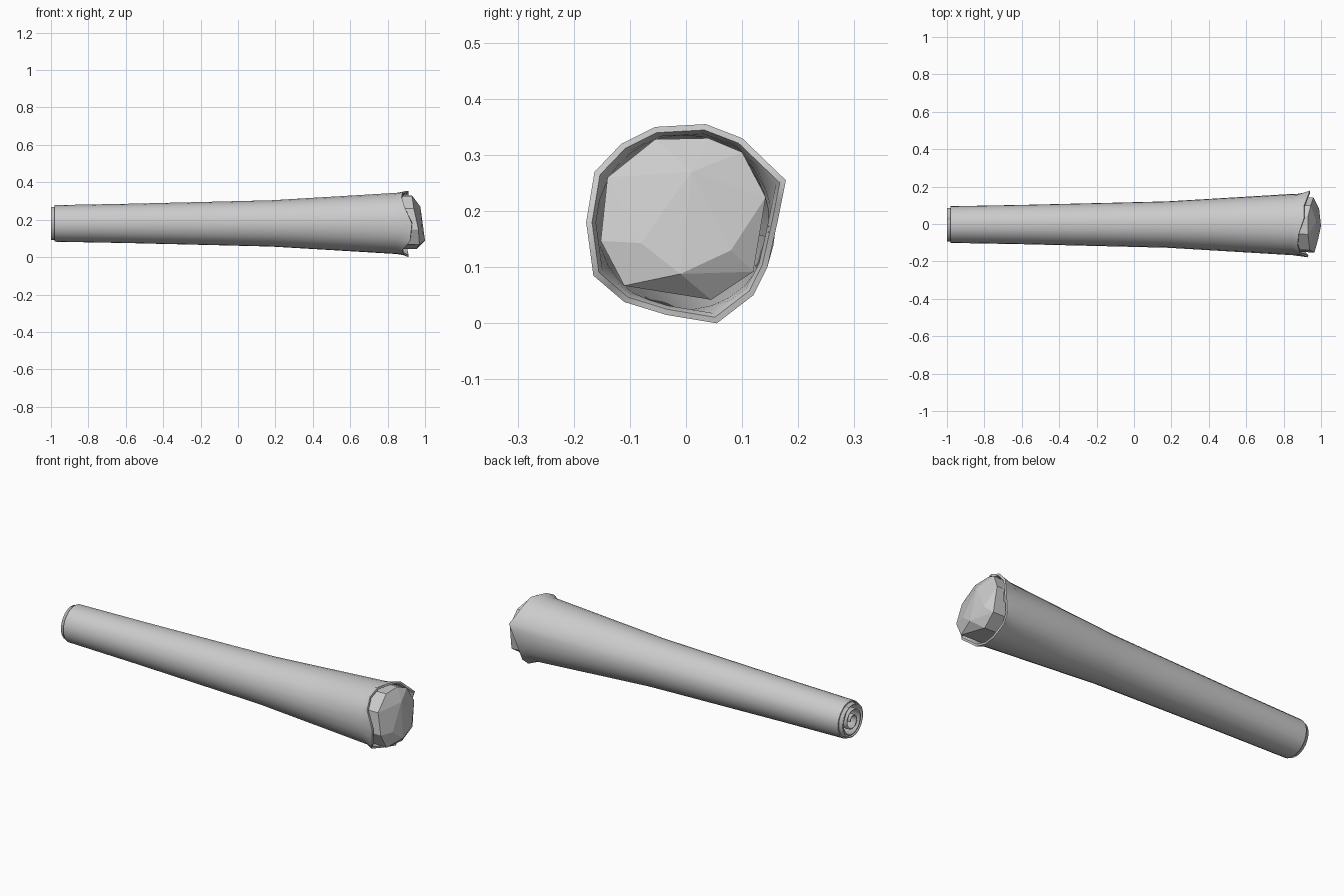
import bpy, bmesh, math
from mathutils import Vector

if "Cube" in bpy.data.objects:
    bpy.data.objects.remove(bpy.data.objects["Cube"])

CY, CZ = -0.003, 0.18   # axis of the roll


def make_object(name, bm, smooth=None):
    bmesh.ops.recalc_face_normals(bm, faces=bm.faces)
    mesh = bpy.data.meshes.new(name)
    bm.to_mesh(mesh)
    bm.free()
    ob = bpy.data.objects.new(name, mesh)
    bpy.context.collection.objects.link(ob)
    bpy.ops.object.select_all(action='DESELECT')
    bpy.context.view_layer.objects.active = ob
    ob.select_set(True)
    if smooth:
        bpy.ops.object.shade_smooth_by_angle(angle=math.radians(smooth))
    return ob


def loft(bm, rings, cyclic_rings=False, closed=True):
    vs = [[bm.verts.new(p) for p in r] for r in rings]
    pairs = list(zip(vs, vs[1:])) + ([(vs[-1], vs[0])] if cyclic_rings else [])
    n = len(vs[0])
    for a, b in pairs:
        for i in range(n if closed else n - 1):
            j = (i + 1) % n
            bm.faces.new((a[i], a[j], b[j], b[i]))
    return vs


# Torn, flared mouth of the paper: x, y, z
mouth = [Vector(p) for p in (
    (.91, .035, .355), (.91, .10, .33), (.94, .178, .255), (.92, .163, .18),
    (.90, .145, .10), (.90, .12, .05), (.91, .055, .0), (.885, -.035, .015),
    (.88, -.11, .038), (.92, -.165, .085), (.93, -.178, .18), (.89, -.163, .27),
    (.875, -.115, .32), (.88, -.055, .35))]
rim = []
for i, p in enumerate(mouth):
    rim += [p, (p + mouth[(i + 1) % len(mouth)]) / 2]
angles = [math.atan2(p.z - CZ, p.y - CY) for p in rim]


def ring(x, r):
    return [(x, CY + r * math.cos(a), CZ + r * math.sin(a)) for a in angles]


def shrunk(dx, s):
    return [(p.x + dx, CY * (1 - s) + p.y * s, CZ + (p.z - CZ) * s) for p in rim]


# Paper cone: outer skin, rim, inner skin
profile = [(-.98, .098), (-.6, .105), (-.1, .117), (.18, .124), (.205, .1255), (.5, .143), (.85, .164)]
bm = bmesh.new()
rings = [ring(-.98, .091)] + [ring(x, r) for x, r in profile]
rings += [shrunk(0, 1), shrunk(.002, .94), shrunk(-.012, .90)]
rings += [ring(x, r - .008) for x, r in reversed(profile[1:])]
loft(bm, rings, cyclic_rings=True)
make_object("paper_cone", bm, 45)

# Inner overlap of the rolled sheet, seen at the mouth
bm = bmesh.new()
arc = [math.radians(d) for d in range(-10, 41, 10)]
loft(bm, [[(x, CY + r * math.cos(a), CZ + r * math.sin(a)) for a in arc]
          for x, r in ((.3, .122), (.85, .152), (.925, .151))], closed=False)
make_object("paper_overlap", bm, 45)

# Faceted filling: front facets plus a ring buried in the paper
front = [(.975, .01, .27), (.985, -.08, .143), (1.0, -.01, .088), (.99, .08, .13),
         (.945, .10, .305), (.96, .142, .225), (.965, .12, .092), (.955, .045, .042),
         (.97, -.11, .067), (.965, -.152, .147), (.94, -.14, .26), (.93, -.055, .328),
         (.93, .04, .33)]
bm = bmesh.new()
for p in front:
    bm.verts.new(p)
for p in front[4:]:
    bm.verts.new((.8, p[1] * .97, CZ + (p[2] - CZ) * .97))
hull = bmesh.ops.convex_hull(bm, input=bm.verts)
loose = [v for v in bm.verts if not v.link_faces]
bmesh.ops.delete(bm, geom=loose, context='VERTS')
make_object("filling", bm)

# Spiral-rolled card tip
bm = bmesh.new()
turns, steps = 3.2, 72
spiral = []
for i in range(steps + 1):
    t = i / steps
    a = t * turns * math.tau
    r = .018 + .068 * min(1, t * turns / (turns - 1))
    spiral.append((CY + r * math.cos(a), CZ + r * math.sin(a)))
loft(bm, [[(x, y, z) for y, z in spiral] for x in (-1.0, -.6)], closed=False)
tip = make_object("rolled_tip", bm, 40)
mod = tip.modifiers.new("card", 'SOLIDIFY')
mod.thickness = .007
mod.offset = 0
